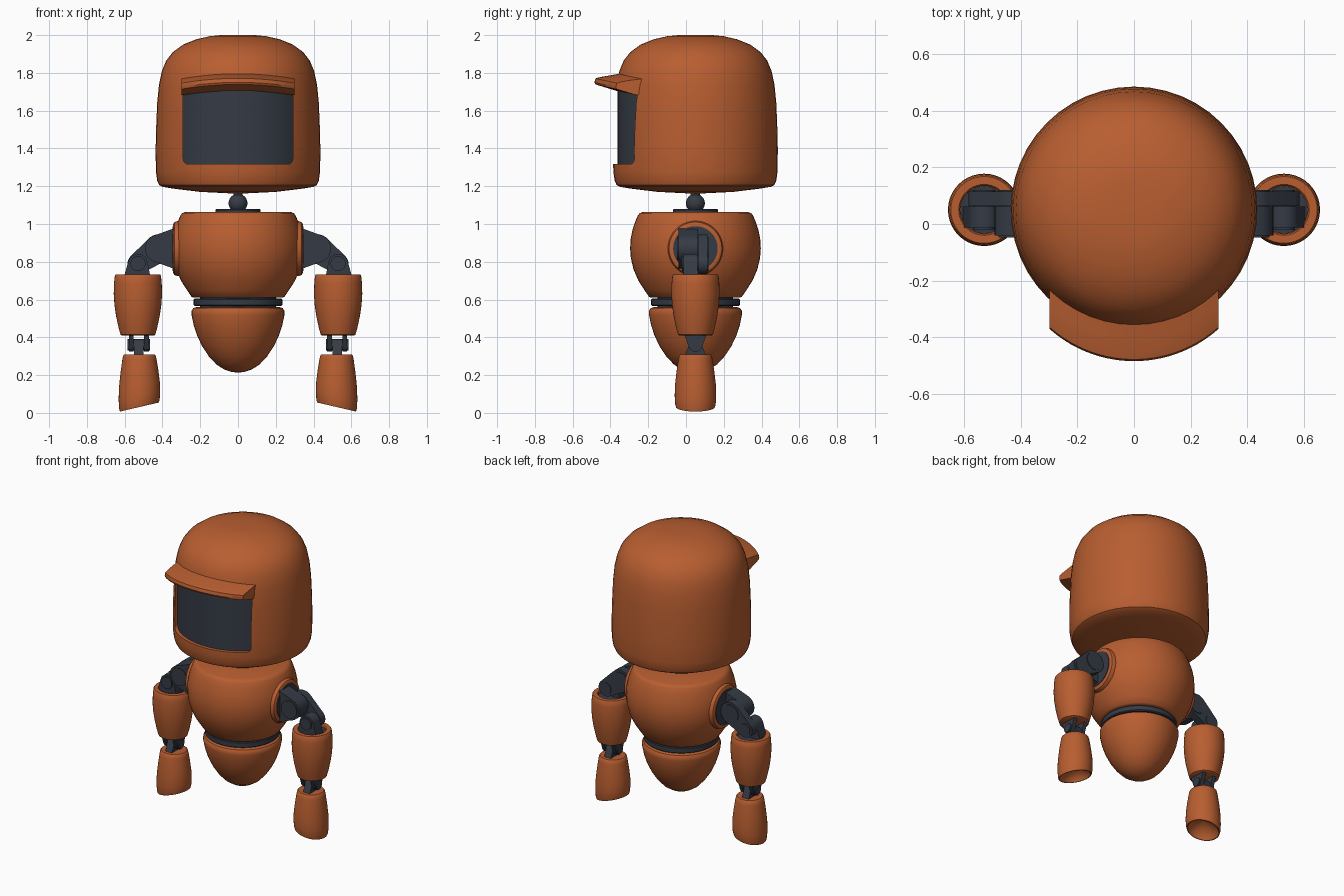
import bpy, bmesh
from math import sin, cos, pi, sqrt
from mathutils import Vector
from mathutils.geometry import convex_hull_2d

cube = bpy.data.objects.get("Cube")
if cube:
    bpy.data.objects.remove(cube, do_unlink=True)

CY = 0.05  # depth of the body axis


def material(name, rgb):
    m = bpy.data.materials.new(name)
    m.use_nodes = True
    colour = (*rgb, 1)
    m.diffuse_color = colour
    bsdf = m.node_tree.nodes["Principled BSDF"]
    bsdf.inputs["Base Color"].default_value = colour
    bsdf.inputs["Roughness"].default_value = 0.6
    return m


ORANGE = material("burnt orange", (0.48, 0.112, 0.03))
DARK = material("dark slate", (0.036, 0.044, 0.06))


def finish(name, bm, mat, angle=35):
    """Turn a bmesh into a smooth shaded object with sharp edges kept."""
    bmesh.ops.remove_doubles(bm, verts=bm.verts, dist=1e-5)
    bmesh.ops.recalc_face_normals(bm, faces=bm.faces)
    mesh = bpy.data.meshes.new(name)
    bm.to_mesh(mesh)
    bm.free()
    mesh.materials.append(mat)
    ob = bpy.data.objects.new(name, mesh)
    bpy.context.collection.objects.link(ob)
    smooth(ob, angle)
    return ob


def smooth(ob, angle=35):
    bpy.ops.object.select_all(action="DESELECT")
    ob.select_set(True)
    bpy.context.view_layer.objects.active = ob
    bpy.ops.object.shade_smooth_by_angle(angle=angle * pi / 180)


def loft(bm, rings):
    """Bridge closed rings of points and cap both ends."""
    rings = [[bm.verts.new(p) for p in ring] for ring in rings]
    n = len(rings[0])
    for a, b in zip(rings, rings[1:]):
        for i in range(n):
            j = (i + 1) % n
            bm.faces.new((a[i], a[j], b[j], b[i]))
    bm.faces.new(rings[0])
    bm.faces.new(rings[-1])


def lathe(name, profile, mat, x=0, axis="Z", z=0, side=1, slant=0, n=40, angle=35):
    """Revolve (radius, height) pairs around a vertical or sideways axis."""
    bm = bmesh.new()
    rings = []
    for r, h in profile:
        ring = []
        for i in range(n):
            u, v = max(r, 0.001) * cos(2 * pi * i / n), max(r, 0.001) * sin(2 * pi * i / n)
            if axis == "Z":
                p = (side * (x + u), CY + v, h - slant * u * max(0, 0.31 - h) / 0.3)
            else:
                p = (side * h, CY + u, z + v)
            ring.append(p)
        rings.append(ring)
    loft(bm, rings)
    return finish(name, bm, mat, angle)


def link(name, circles, lo, hi, mat, axis="Y", side=1):
    """Flat plate around circles (u, v, radius), extruded along an axis."""
    pts = [Vector((u + r * cos(2 * pi * i / 32), v + r * sin(2 * pi * i / 32)))
           for u, v, r in circles for i in range(32)]
    hull = [pts[i] for i in convex_hull_2d(pts)]
    bm = bmesh.new()
    if axis == "Y":
        rings = [[(side * p.x, d, p.y) for p in hull] for d in (lo, hi)]
    else:
        rings = [[(side * d, p.x, p.y) for p in hull] for d in (lo, hi)]
    loft(bm, rings)
    return finish(name, bm, mat)


# Head shell with a rounded window opening
head = lathe("head_shell", [
    (0, 1.16), (0.2, 1.17), (0.34, 1.187), (0.4, 1.197), (0.418, 1.207), (0.428, 1.23),
    (0.435, 1.28), (0.436, 1.4), (0.433, 1.52), (0.428, 1.64), (0.418, 1.74), (0.403, 1.81),
    (0.38, 1.865), (0.345, 1.91), (0.29, 1.95), (0.22, 1.978), (0.15, 1.994), (0.09, 2), (0, 2)],
    ORANGE, n=48)
corners = [(sx * 0.262, z, 0.028) for sx in (-1, 1) for z in (1.345, 1.675)]
cutter = link("window_cutter", corners, -0.7, -0.15, ORANGE)
cutter.hide_render = True
cut = head.modifiers.new("window", "BOOLEAN")
cut.object = cutter
cut.solver = "EXACT"
bpy.context.view_layer.objects.active = head
bpy.ops.object.modifier_apply(modifier="window")
bpy.data.objects.remove(cutter, do_unlink=True)
smooth(head)

# Curved dark visor filling the opening
bm = bmesh.new()
rings = []
for i in range(25):
    x = -0.295 + 0.59 * i / 24
    front = CY - sqrt(0.412 ** 2 - x * x)
    rings.append([(x, front, 1.3), (x, front, 1.715), (x, front + 0.06, 1.715), (x, front + 0.06, 1.3)])
loft(bm, rings)
finish("visor", bm, DARK)

# Brim above the visor: drooping ends, curved outer edge
bm = bmesh.new()
rings = []
for i in range(25):
    x = -0.298 + 0.596 * i / 24
    droop = 0.025 * (x / 0.298) ** 2
    outer = -0.036 - sqrt(0.449 ** 2 - x * x)
    inner = CY - sqrt(0.38 ** 2 - x * x)
    section = [(inner, 1.70), (outer + 0.1, 1.71), (outer + 0.005, 1.739), (outer, 1.75),
               (outer + 0.006, 1.771), (outer + 0.03, 1.778), (outer + 0.085, 1.787), (inner, 1.80)]
    rings.append([(x, y, z - droop) for y, z in section])
loft(bm, rings)
finish("brim", bm, ORANGE)

# Neck ball on its collar
lathe("neck_collar", [(0, 1.05), (0.12, 1.05), (0.12, 1.073), (0.115, 1.08), (0, 1.08)], DARK)
lathe("neck_ball", [(0.05 * sin(pi * i / 14), 1.11 - 0.05 * cos(pi * i / 14)) for i in range(15)], DARK)
lathe("neck_post", [(0, 1.1), (0.025, 1.1), (0.025, 1.18), (0, 1.18)], DARK)

# Torso, waist and pelvis
lathe("torso", [
    (0, 0.61), (0.235, 0.61), (0.246, 0.615), (0.27, 0.65), (0.302, 0.70), (0.328, 0.76),
    (0.342, 0.82), (0.346, 0.87), (0.343, 0.92), (0.333, 0.97), (0.318, 1.015),
    (0.305, 1.045), (0.296, 1.057), (0.28, 1.063), (0, 1.063)], ORANGE, n=48)
lathe("waist_core", [(0, 0.53), (0.2, 0.53), (0.2, 0.62), (0, 0.62)], DARK)
lathe("waist_ring", [(0, 0.566), (0.23, 0.566), (0.235, 0.571), (0.235, 0.6), (0.23, 0.605), (0, 0.605)], DARK)
lathe("pelvis", [
    (0, 0.213), (0.035, 0.217), (0.075, 0.231), (0.115, 0.257), (0.155, 0.3), (0.19, 0.353),
    (0.217, 0.41), (0.235, 0.465), (0.246, 0.52), (0.246, 0.54), (0.237, 0.554),
    (0.22, 0.56), (0, 0.56)], ORANGE, n=48)

# Arms, built once for each side
AX = 0.53
for label, s in (("left", 1), ("right", -1)):
    # Shoulder socket, mount and hinge
    lathe(label + "_shoulder_socket", [
        (0, 0.25), (0.146, 0.25), (0.146, 0.32), (0.14, 0.337), (0.13, 0.343), (0.12, 0.343), (0, 0.335)],
        ORANGE, axis="X", z=0.87, side=s)
    lathe(label + "_shoulder_disc", [(0, 0.3), (0.118, 0.3), (0.118, 0.347), (0, 0.347)],
          DARK, axis="X", z=0.87, side=s)
    link(label + "_shoulder_mount", [(0.335, 0.97, 0.008), (0.335, 0.77, 0.008), (0.42, 0.87, 0.073)],
         -0.04, 0.062, DARK, side=s)
    link(label + "_shoulder_cap", [(0.42, 0.87, 0.06)], -0.047, 0.12, DARK, side=s)

    # Upper arm link and elbow hinge
    link(label + "_upper_arm", [(0.42, 0.87, 0.075), (AX, 0.79, 0.055)], 0.064, 0.115, DARK, side=s)
    link(label + "_elbow", [(AX, 0.79, 0.052), (AX - 0.06, 0.72, 0.006), (AX + 0.068, 0.72, 0.006)],
         -0.012, 0.062, DARK, side=s)
    link(label + "_elbow_cap", [(AX, 0.79, 0.04)], -0.022, 0.12, DARK, side=s)

    # Forearm shell with a recessed dark top
    lathe(label + "_forearm", [
        (0, 0.41), (0.085, 0.41), (0.092, 0.414), (0.102, 0.45), (0.115, 0.51), (0.124, 0.57),
        (0.128, 0.63), (0.126, 0.69), (0.122, 0.727), (0.118, 0.732), (0.09, 0.732),
        (0.085, 0.725), (0.085, 0.7), (0, 0.7)], ORANGE, x=AX, side=s)
    lathe(label + "_forearm_plug", [(0, 0.69), (0.084, 0.69), (0.084, 0.716), (0, 0.716)],
          DARK, x=AX, side=s)

    # Wrist: crossed tapered lugs around a pin
    link(label + "_wrist_centre", [(CY, 0.36, 0.03), (CY - 0.055, 0.3, 0.004), (CY + 0.055, 0.3, 0.004)],
         0.5, 0.55, DARK, axis="X", side=s)
    for where, lo, hi in (("inner", 0.472, 0.497), ("outer", 0.553, 0.578)):
        link(f"{label}_wrist_{where}_lug",
             [(CY, 0.36, 0.036), (CY - 0.055, 0.414, 0.004), (CY + 0.055, 0.414, 0.004)],
             lo, hi, DARK, axis="X", side=s)
    link(label + "_wrist_pin", [(CY, 0.36, 0.03)], 0.465, 0.585, DARK, axis="X", side=s)

    # Cuff-like hand with a slanted, hollowed end
    lathe(label + "_hand", [
        (0, 0.1), (0.05, 0.085), (0.085, 0.055), (0.098, 0.031), (0.103, 0.031), (0.107, 0.045),
        (0.11, 0.09), (0.108, 0.15), (0.1, 0.22), (0.091, 0.28), (0.086, 0.304), (0.08, 0.31), (0, 0.31)],
        ORANGE, x=0.522, side=s, slant=0.25)
